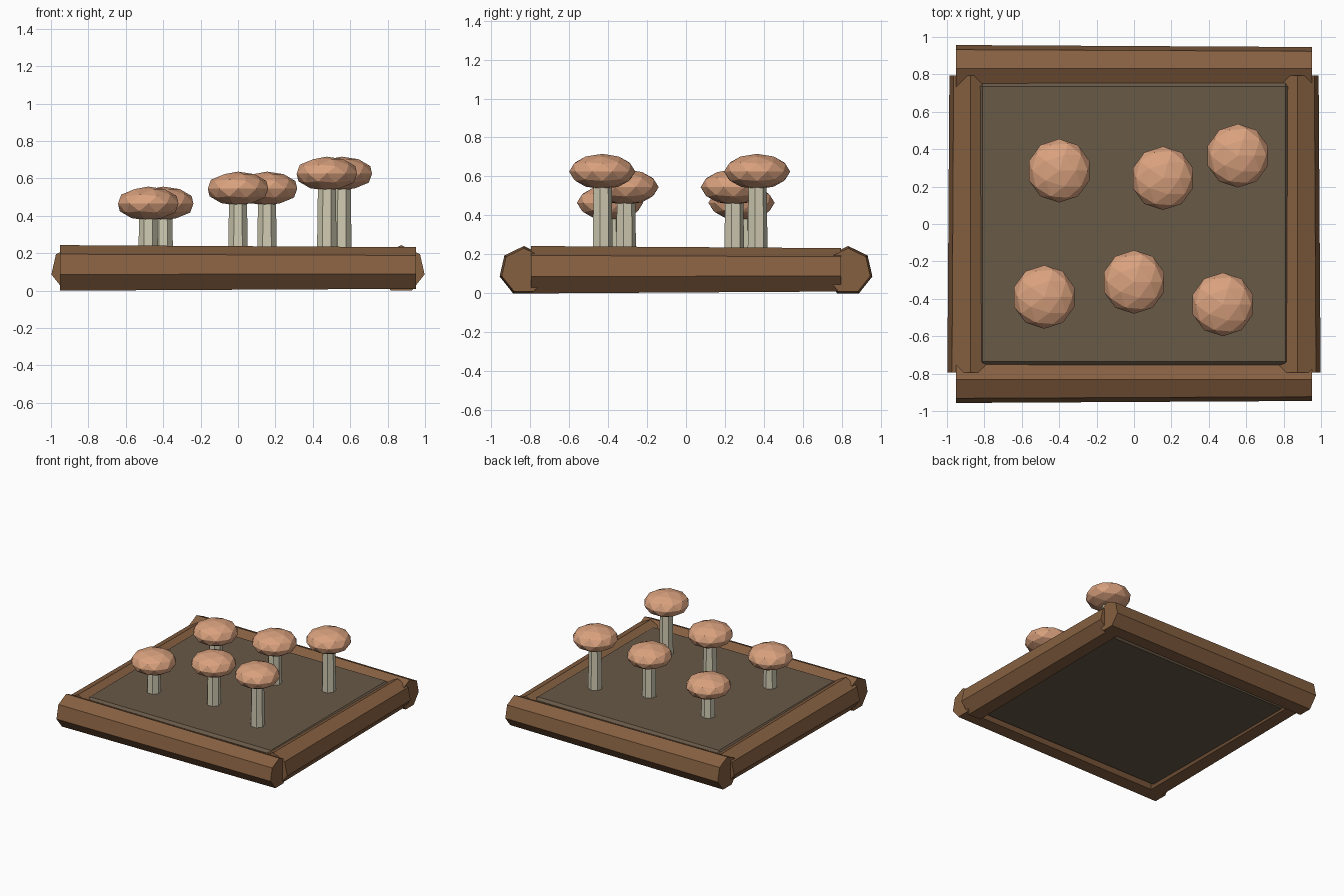
import bpy
import bmesh
from mathutils import Matrix, Vector

if "Cube" in bpy.data.objects:
    bpy.data.objects.remove(bpy.data.objects["Cube"])


def material(name, rgb):
    mat = bpy.data.materials.new(name)
    mat.use_nodes = True
    mat.diffuse_color = (*rgb, 1)
    mat.node_tree.nodes["Principled BSDF"].inputs["Base Color"].default_value = (*rgb, 1)
    return mat


WOOD = material("log_brown", (0.235, 0.115, 0.052))
SOIL = material("soil_grey_brown", (0.14, 0.1, 0.064))
STEM = material("stem_cream", (0.63, 0.6, 0.45))
CAP = material("cap_tan", (0.7, 0.36, 0.21))


def add_object(name, bm, mat):
    mesh = bpy.data.meshes.new(name)
    bm.to_mesh(mesh)
    bm.free()
    mesh.materials.append(mat)
    obj = bpy.data.objects.new(name, mesh)
    bpy.context.collection.objects.link(obj)
    return obj


def tapered_prism(name, mat, base, axis, up, length, r_start, r_end):
    """Seven-sided tapered bar running from base along axis, one ridge towards up."""
    axis, up = Vector(axis), Vector(up)
    side = up.cross(axis)
    frame = Matrix((side, up, axis)).transposed().to_4x4()
    frame.translation = Vector(base) + axis * length / 2
    bm = bmesh.new()
    bmesh.ops.create_cone(bm, cap_ends=True, segments=7, radius1=r_start,
                          radius2=r_end, depth=length, matrix=frame)
    return add_object(name, bm, mat)


# Log frame: each log is thicker at its start
LOG_Z, THICK, THIN = 0.115, 0.128, 0.117
for name, y in (("front_log", -0.832), ("back_log", 0.832)):
    tapered_prism(name, WOOD, (-0.953, y, LOG_Z), (1, 0, 0), (0, 0, 1), 1.906, THICK, THIN)
for name, x in (("right_log", -0.873), ("left_log", 0.873)):
    tapered_prism(name, WOOD, (x, -0.795, LOG_Z), (0, 1, 0), (0, 0, 1), 1.59, THICK, THIN)

# Soil bed with chamfered edges
bm = bmesh.new()
bmesh.ops.create_cube(bm, size=1, matrix=Matrix.Translation((0, 0, 0.12))
                      @ Matrix.Diagonal((1.66, 1.51, 0.2, 1)))
bmesh.ops.bevel(bm, geom=bm.edges[:], offset=0.02, segments=1, affect='EDGES')
add_object("soil_bed", bm, SOIL)

# Mushrooms: x, y and cap centre height
MUSHROOMS = [
    (-0.48, -0.39, 0.465), (0, -0.31, 0.545), (0.475, -0.43, 0.625),
    (-0.4, 0.285, 0.465), (0.155, 0.245, 0.545), (0.555, 0.365, 0.625),
]
for i, (x, y, z) in enumerate(MUSHROOMS, 1):
    tapered_prism(f"mushroom_stem_{i}", STEM, (x, y, 0.2), (0, 0, 1), (0, 1, 0),
                  z - 0.2, 0.054, 0.048)
    bm = bmesh.new()
    bmesh.ops.create_icosphere(bm, subdivisions=2, radius=1,
                               matrix=Matrix.Translation((x, y, z))
                               @ Matrix.Diagonal((0.17, 0.17, 0.091, 1)))
    add_object(f"mushroom_cap_{i}", bm, CAP)
